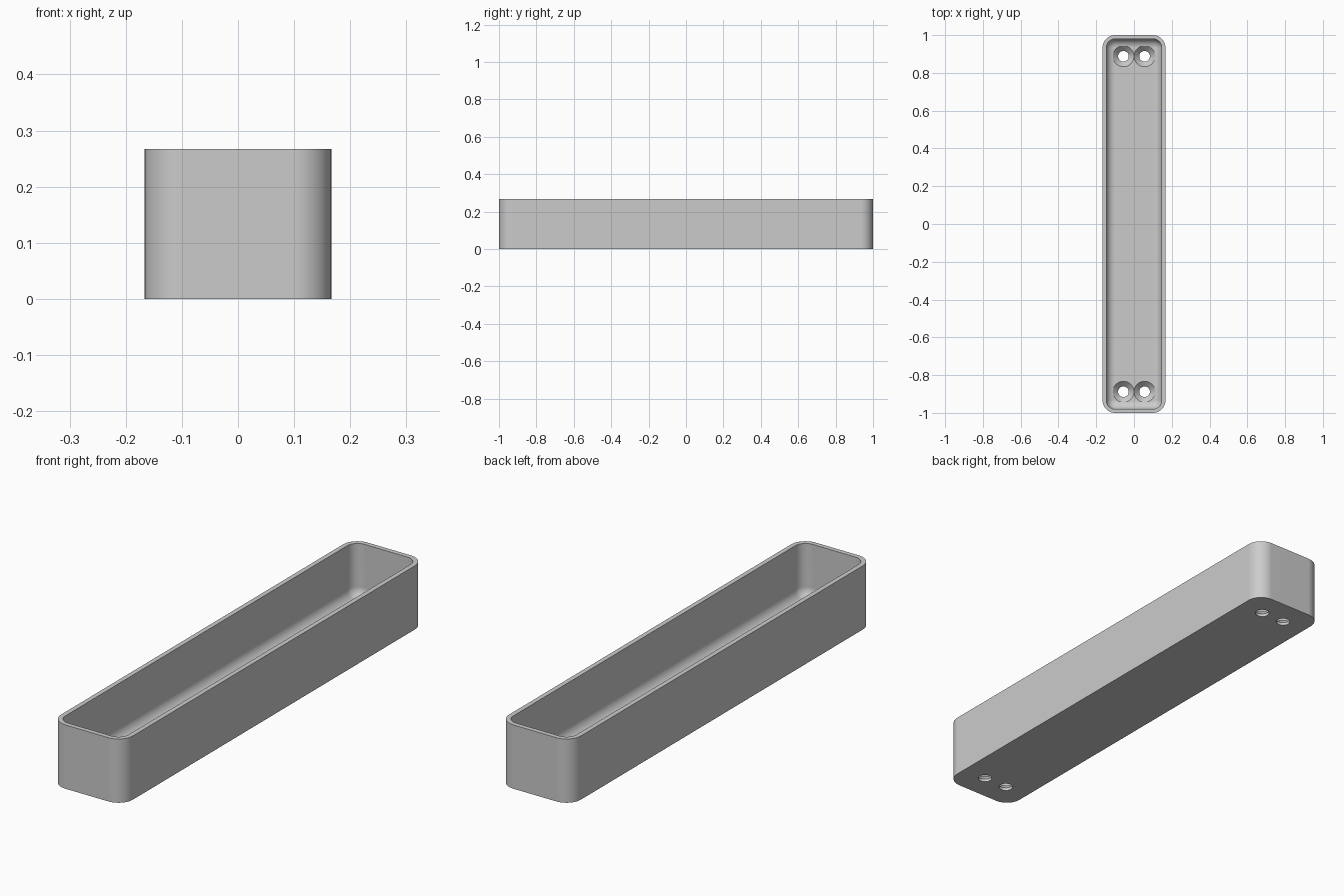
import bpy
import bmesh
from math import pi, sin, cos, radians

if "Cube" in bpy.data.objects:
    bpy.data.objects.remove(bpy.data.objects["Cube"], do_unlink=True)

HALF_X, HALF_Y, HEIGHT = 1 / 6, 1.0, 0.267
CORNER, WALL, FLOOR, FILLET = 0.067, 0.02, 0.04, 0.045
HOLE_X, HOLE_Y, HOLE_R, SINK_R = 0.056, 0.888, 0.028, 0.0555

grey = bpy.data.materials.new("plain grey")
grey.use_nodes = True
colour = (0.6, 0.6, 0.6, 1)
grey.diffuse_color = colour
grey.node_tree.nodes["Principled BSDF"].inputs["Base Color"].default_value = colour


def rounded_ring(inset, z, steps=10):
    """Points of a rounded rectangle, inset from the outer wall."""
    r = CORNER - inset
    points = []
    for quarter, (sx, sy) in enumerate([(1, 1), (-1, 1), (-1, -1), (1, -1)]):
        for i in range(steps + 1):
            a = (quarter + i / steps) * pi / 2
            points.append((sx * (HALF_X - CORNER) + r * cos(a),
                           sy * (HALF_Y - CORNER) + r * sin(a), z))
    return points


def circle(x, y, r, z, steps=48):
    return [(x + r * cos(2 * pi * i / steps), y + r * sin(2 * pi * i / steps), z)
            for i in range(steps)]


def loft(name, rings):
    """Closed solid that joins a stack of rings and caps both ends."""
    bm = bmesh.new()
    loops = [[bm.verts.new(p) for p in ring] for ring in rings]
    n = len(loops[0])
    for a, b in zip(loops, loops[1:]):
        for i in range(n):
            j = (i + 1) % n
            bm.faces.new((a[i], a[j], b[j], b[i]))
    bm.faces.new(loops[0][::-1])
    bm.faces.new(loops[-1])
    bmesh.ops.recalc_face_normals(bm, faces=bm.faces)
    mesh = bpy.data.meshes.new(name)
    bm.to_mesh(mesh)
    bm.free()
    mesh.materials.append(grey)
    obj = bpy.data.objects.new(name, mesh)
    bpy.context.collection.objects.link(obj)
    return obj


# Tray: outer wall, rim, inner wall, then a rounded fillet down to the floor
rings = [rounded_ring(0, 0), rounded_ring(0, HEIGHT), rounded_ring(WALL, HEIGHT)]
for i in range(11):
    a = i / 10 * pi / 2
    rings.append(rounded_ring(WALL + FILLET * (1 - cos(a)),
                              FLOOR + FILLET * (1 - sin(a))))
tray = loft("tray", rings)
bpy.context.view_layer.objects.active = tray
tray.select_set(True)

# Countersunk screw holes, a pair at each end
for sx in (-1, 1):
    for sy in (-1, 1):
        x, y = sx * HOLE_X, sy * HOLE_Y
        cutter = loft("hole_cutter", [
            circle(x, y, HOLE_R, -0.05),
            circle(x, y, HOLE_R, FLOOR - (SINK_R - HOLE_R)),
            circle(x, y, SINK_R, FLOOR),
            circle(x, y, SINK_R, FLOOR + 0.08)])
        cutter.hide_render = True
        cut = tray.modifiers.new("screw hole", 'BOOLEAN')
        cut.operation = 'DIFFERENCE'
        cut.solver = 'EXACT'
        cut.object = cutter
        bpy.ops.object.modifier_apply(modifier=cut.name)
        bpy.data.objects.remove(cutter, do_unlink=True)

# Smooth corners with crisp rim and hole edges
bpy.ops.object.shade_smooth_by_angle(angle=radians(30))
weighted = tray.modifiers.new("even shading", 'WEIGHTED_NORMAL')
weighted.keep_sharp = True
